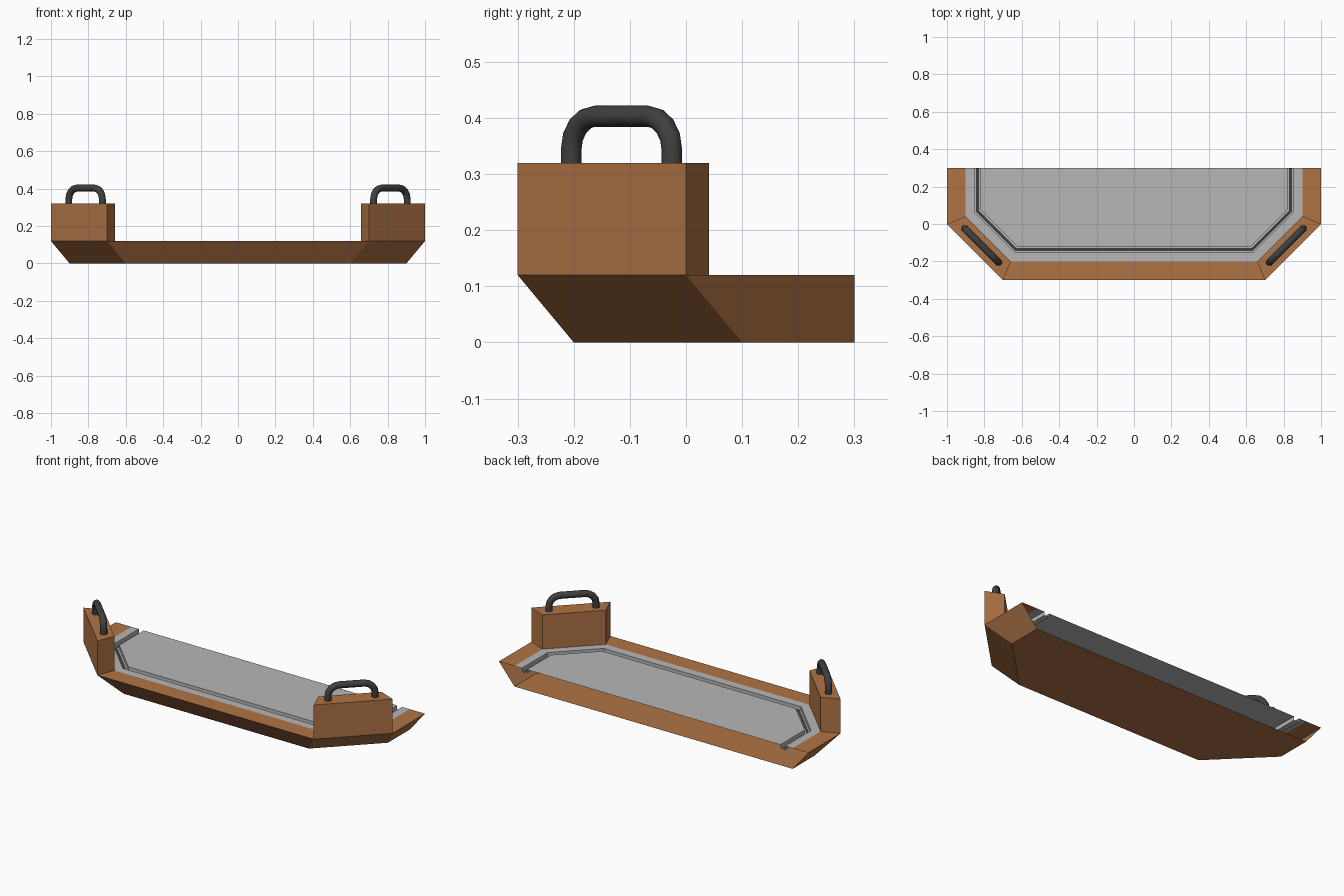
import bpy, bmesh, math
from mathutils import Vector

if "Cube" in bpy.data.objects:
    bpy.data.objects.remove(bpy.data.objects["Cube"])


def material(name, rgb):
    m = bpy.data.materials.new(name)
    m.diffuse_color = (*rgb, 1)
    m.use_nodes = True
    m.node_tree.nodes["Principled BSDF"].inputs["Base Color"].default_value = m.diffuse_color
    return m


BROWN = material("warm brown", (0.43, 0.175, 0.06))
GREY = material("light grey", (0.47, 0.47, 0.47))
DARK = material("dark grey", (0.05, 0.05, 0.05))
K = math.sqrt(2) - 1


def outline(d, z):
    """Half-octagon path (open at the back), offset inward by d."""
    half = [(1 - d, 0.3), (1 - d, K * d), (0.7 - K * d, d - 0.3)]
    return [(-x, y, z) for x, y in half] + [(x, y, z) for x, y in reversed(half)]


def loft(name, rows, mat, fill_first=False, fill_last=False, closed=False):
    bm = bmesh.new()
    vs = [[bm.verts.new(p) for p in r] for r in rows]
    n = len(rows[0])
    for a, b in zip(vs, vs[1:]):
        for i in range(n if closed else n - 1):
            j = (i + 1) % n
            bm.faces.new((a[i], a[j], b[j], b[i]))
    if fill_first:
        bm.faces.new(vs[0][::-1])
    if fill_last:
        bm.faces.new(vs[-1])
    me = bpy.data.meshes.new(name)
    bm.to_mesh(me)
    bm.free()
    me.materials.append(mat)
    ob = bpy.data.objects.new(name, me)
    bpy.context.collection.objects.link(ob)
    return ob


# hull: flat bottom, flared walls, top rim; open at the back
half = [(0.9, 0.3), (0.9, 0.1), (0.6, -0.2)]
base = [(-x, y, 0) for x, y in half] + [(x, y, 0) for x, y in reversed(half)]
loft("hull", [base, outline(0, 0.12), outline(0.1, 0.12)], BROWN, fill_first=True)

# grey deck with a sunken channel
loft("deck", [outline(0.1, 0.12), outline(0.148, 0.12), outline(0.148, 0.098),
              outline(0.18, 0.098), outline(0.18, 0.12)], GREY, fill_last=True)

# dark strip along the channel
loft("channel_strip", [outline(0.156, 0.101), outline(0.171, 0.101)], DARK)

for side, s in (("left", -1), ("right", 1)):
    # corner block standing on the diagonal rim
    o, n = outline(0, 0), outline(0.1, 0)
    k = (1, 2) if s < 0 else (3, 4)
    foot = [o[k[0]], o[k[1]], n[k[1]], n[k[0]]]
    loft(side + "_block", [[(x, y, z) for x, y, _ in foot] for z in (0.12, 0.32)],
         BROWN, fill_last=True, closed=True)

    # rounded handle swept along an arch
    along = Vector((s, 1, 0)).normalized()
    across = Vector((0, 0, 1)).cross(along)
    centre = Vector((s * 0.815, -0.115, 0))
    reach, bend, top, r = 0.127, 0.06, 0.403, 0.019
    path = [(-reach, 0.31, 0)]
    for q in range(2):
        for i in range(5):
            t = math.pi / 2 * (q + i / 4)
            sign = -1 if q == 0 else 1
            path.append((sign * (reach - bend) - bend * math.cos(t),
                         top - bend + bend * math.sin(t), t))
    path.append((reach, 0.31, math.pi))
    rings = []
    for u, z, t in path:
        out = along * -math.cos(t) + Vector((0, 0, math.sin(t)))
        c = centre + along * u + Vector((0, 0, z))
        rings.append([c + r * (math.cos(a) * out + math.sin(a) * across)
                      for a in (2 * math.pi * i / 12 for i in range(12))])
    h = loft(side + "_handle", rings, DARK, True, True, closed=True)
    bm = bmesh.new()
    bm.from_mesh(h.data)
    bmesh.ops.recalc_face_normals(bm, faces=bm.faces)
    bm.to_mesh(h.data)
    bm.free()
    for p in h.data.polygons:
        p.use_smooth = len(p.vertices) == 4
